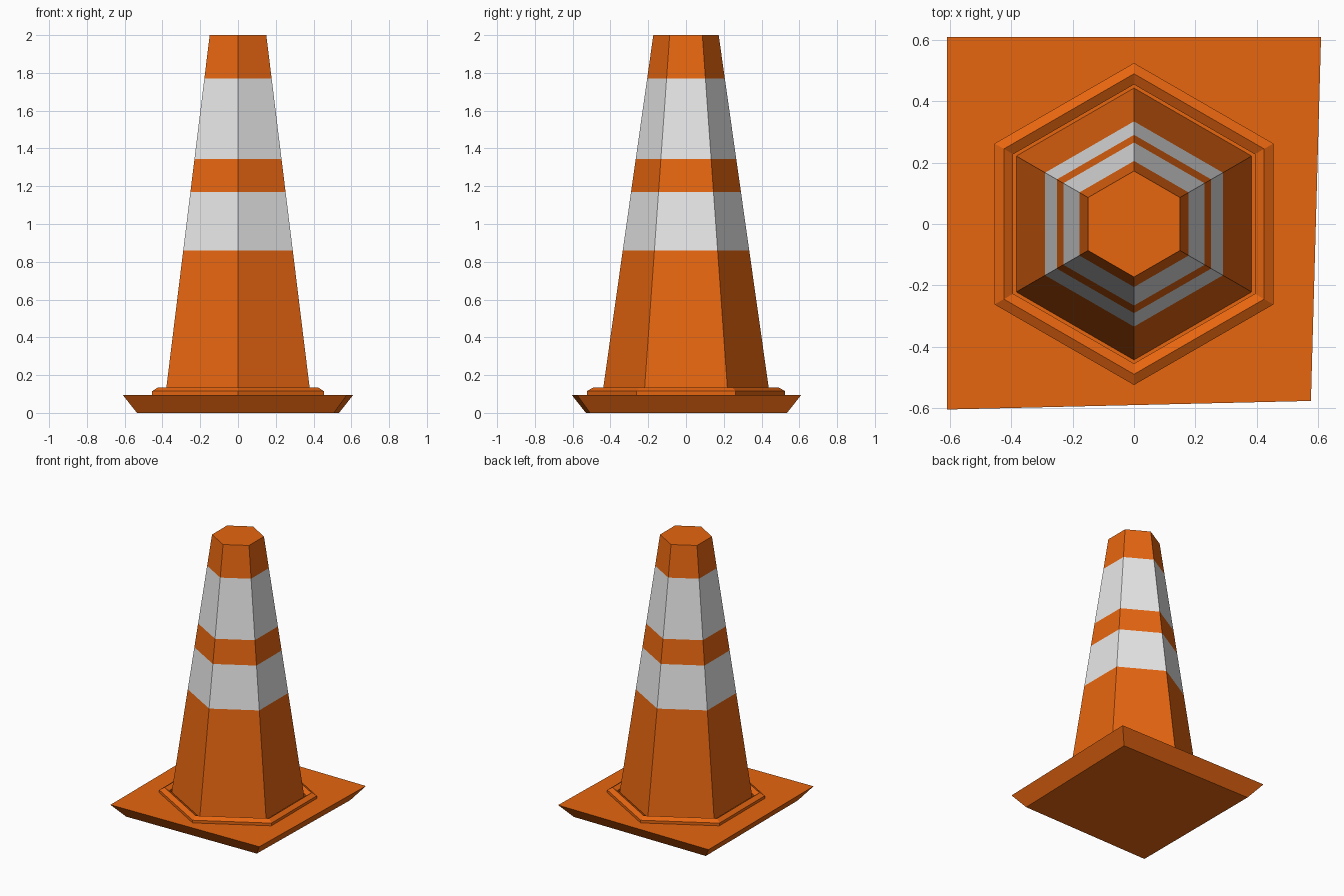
import bpy, math

if "Cube" in bpy.data.objects:
    bpy.data.objects.remove(bpy.data.objects["Cube"])


def material(name, rgb):
    m = bpy.data.materials.new(name)
    m.diffuse_color = (*rgb, 1.0)
    m.use_nodes = True
    m.node_tree.nodes["Principled BSDF"].inputs["Base Color"].default_value = m.diffuse_color
    return m


orange = material("safety orange", (0.83, 0.137, 0.0055))
white = material("stripe white", (0.8, 0.8, 0.8))


def make(name, verts, faces, mats):
    me = bpy.data.meshes.new(name)
    me.from_pydata(verts, [], faces)
    for m in mats:
        me.materials.append(m)
    me.update()
    ob = bpy.data.objects.new(name, me)
    bpy.context.collection.objects.link(ob)
    return ob


def hexagon(r, z):
    # corners point along +y and -y
    return [(r * math.cos(math.radians(30 + 60 * i)),
             r * math.sin(math.radians(30 + 60 * i)), z) for i in range(6)]


def loft(rings, n, closed=False):
    count = len(rings) if closed else len(rings) - 1
    faces = []
    for k in range(count):
        a, b = k * n, ((k + 1) % len(rings)) * n
        faces += [(a + i, a + (i + 1) % n, b + (i + 1) % n, b + i) for i in range(n)]
    if not closed:
        last = (len(rings) - 1) * n
        faces += [tuple(reversed(range(n))), tuple(range(last, last + n))]
    return [v for ring in rings for v in ring], faces


# tapered six-sided cone, cut at the stripe heights
Z0, Z1, R0, R1 = 0.09, 2.0, 0.444, 0.173
heights = [Z0, 0.86, 1.17, 1.345, 1.77, Z1]
rings = [hexagon(R0 + (R1 - R0) * (z - Z0) / (Z1 - Z0), z) for z in heights]
cone = make("cone_body", *loft(rings, 6), [orange, white])
for p in cone.data.polygons:
    z = p.center.z
    p.material_index = int(0.86 < z < 1.17 or 1.345 < z < 1.77)

# raised hexagonal collar around the foot of the cone
profile = [(0.525, 0.09), (0.525, 0.115), (0.49, 0.135), (0.455, 0.115), (0.455, 0.09)]
make("collar_ring", *loft([hexagon(r, z) for r, z in profile], 6, True), [orange])

# base plate, wider on top, with one bent-in corner at the front right
bottom = [(-0.535, -0.53, 0), (0.508, -0.508, 0), (0.535, 0.535, 0), (-0.535, 0.535, 0)]
top = [(-0.61, -0.605, 0.095), (0.577, -0.577, 0.095), (0.61, 0.61, 0.095), (-0.61, 0.61, 0.095)]
make("base_plate", *loft([bottom, top], 4), [orange])
